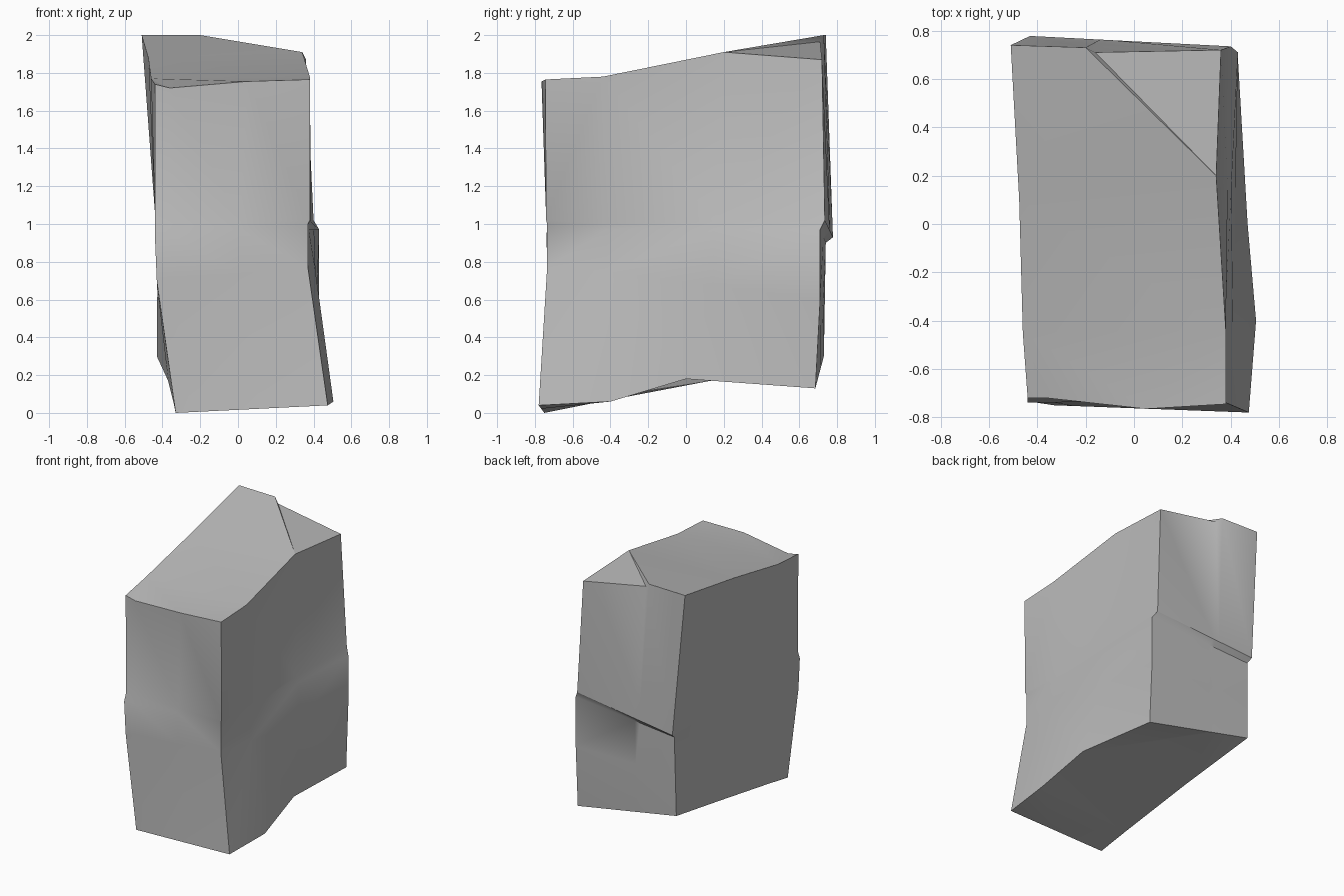
import bpy
import bmesh
import math
from mathutils import Vector

default_cube = bpy.data.objects.get("Cube")
if default_cube:
    bpy.data.objects.remove(default_cube, do_unlink=True)


def make_material(name, colour):
    material = bpy.data.materials.new(name)
    material.use_nodes = True
    material.diffuse_color = colour
    material.node_tree.nodes["Principled BSDF"].inputs["Base Color"].default_value = colour
    return material


def blend(start, end, factor):
    return [a.lerp(b, factor) for a, b in zip(start, end)]


def corner(*points):
    return [Vector(point) for point in points]


def between(start, end, factor, top=None, bottom=None):
    """Edge column between two corners, with its own top and bottom point."""
    column = blend(start, end, factor)
    if top:
        column[0] = Vector(top)
    if bottom:
        column[-1] = Vector(bottom)
    return column


# Main corner profiles, from the top down across the ledge at mid height
front_right = corner((-.44, -.72, 1.74), (-.44, -.715, 1), (-.44, -.738, .94),
                     (-.43, -.735, .7), (-.33, -.75, 0))
front_left = corner((.38, -.745, 1.765), (.38, -.74, 1.02), (.37, -.735, 1),
                    (.37, -.735, .77), (.475, -.78, .04))
side_crease = corner((.38, -.44, 1.78), (.375, -.43, 1), (.375, -.42, .97),
                     (.41, -.42, .75), (.505, -.4, .06))
back_left = corner((.36, .72, 1.87), (.4, .735, 1.02), (.43, .71, .97),
                   (.43, .71, .6), (.43, .685, .13))
back_right = corner((-.51, .74, 2), (-.43, .778, .93), (-.42, .74, .9),
                    (-.425, .735, .6), (-.43, .73, .3))

# All columns, anticlockwise around the block
columns = [
    front_right,
    between(front_right, front_left, .1, top=(-.36, -.72, 1.72)),
    between(front_right, front_left, .55, top=(.05, -.765, 1.755)),
    front_left,
    side_crease,
    between(side_crease, back_left, .5, top=(.34, .2, 1.91), bottom=(.47, 0, .18)),
    back_left,
    between(back_left, back_right, .6, top=(-.16, .71, 1.965)),
    between(back_left, back_right, .65, top=(-.2, .73, 2)),
    back_right,
    between(back_right, front_right, .45, top=(-.475, .1, 1.88), bottom=(-.37, .13, .17)),
    between(back_right, front_right, .8, top=(-.46, -.45, 1.77), bottom=(-.34, -.5, .05)),
]

# Loft the sides
bm = bmesh.new()
grid = [[bm.verts.new(point) for point in column] for column in columns]
for index, column in enumerate(grid):
    following = grid[(index + 1) % len(grid)]
    for level in range(len(column) - 1):
        bm.faces.new((column[level], column[level + 1],
                      following[level + 1], following[level]))

# Facets closing the top and the underside
facets = [(0, 1, 11), (1, 2, 3, 4, 11), (11, 4, 5, 8, 9, 10), (5, 7, 8), (5, 6, 7)]
for facet in facets:
    bm.faces.new([grid[i][0] for i in facet])
    bm.faces.new([grid[i][-1] for i in reversed(facet)])
bmesh.ops.recalc_face_normals(bm, faces=bm.faces[:])
bmesh.ops.triangulate(bm, faces=bm.faces[:])

mesh = bpy.data.meshes.new("stone_block")
bm.to_mesh(mesh)
bm.free()
mesh.materials.append(make_material("stone_grey", (.5, .5, .5, 1)))
stone = bpy.data.objects.new("stone_block", mesh)
bpy.context.collection.objects.link(stone)

# Smooth the broad faces and keep the broken edges sharp
bpy.context.view_layer.objects.active = stone
stone.select_set(True)
bpy.ops.object.shade_smooth_by_angle(angle=math.radians(30))
